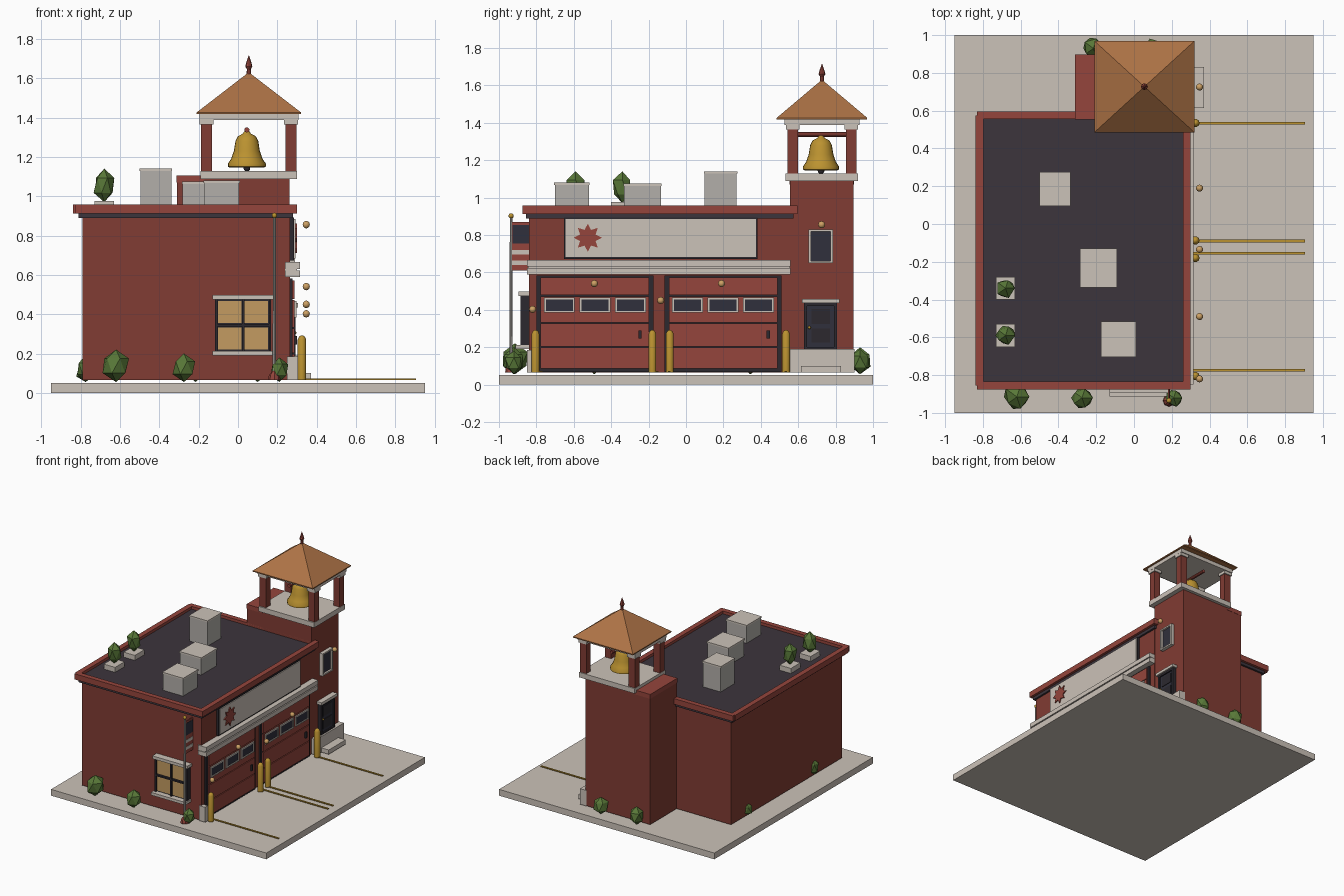
import bpy, bmesh, math, random
from mathutils import Vector

if "Cube" in bpy.data.objects:
    bpy.data.objects.remove(bpy.data.objects["Cube"])

random.seed(4)
COLORS = {
    "brick": (0.22, 0.045, 0.033), "trim_red": (0.30, 0.06, 0.045), "stone": (0.60, 0.54, 0.48),
    "dark": (0.025, 0.022, 0.028), "tar": (0.045, 0.035, 0.045), "glass": (0.03, 0.03, 0.045),
    "copper": (0.42, 0.17, 0.06), "gold": (0.50, 0.29, 0.03), "lamp": (0.62, 0.36, 0.13),
    "leaf": (0.10, 0.19, 0.04), "pane": (0.55, 0.33, 0.12), "metal": (0.45, 0.43, 0.40),
}
MATS = {}
for key, rgb in COLORS.items():
    MATS[key] = bpy.data.materials.new(key)
    MATS[key].diffuse_color = (*rgb, 1)


def finish(name, bm, mat, smooth=False):
    bmesh.ops.recalc_face_normals(bm, faces=bm.faces)
    me = bpy.data.meshes.new(name)
    bm.to_mesh(me)
    bm.free()
    me.materials.append(MATS[mat])
    ob = bpy.data.objects.new(name, me)
    bpy.context.collection.objects.link(ob)
    if smooth:
        for o in bpy.context.selected_objects:
            o.select_set(False)
        ob.select_set(True)
        bpy.context.view_layer.objects.active = ob
        bpy.ops.object.shade_smooth_by_angle(angle=math.radians(40))
    return ob


def box(name, x, y, z, mat):
    """Box from (min, max) ranges."""
    bm = bmesh.new()
    bmesh.ops.create_cube(bm, size=1)
    for v in bm.verts:
        v.co = [r[0] + (c + 0.5) * (r[1] - r[0]) for r, c in zip((x, y, z), v.co)]
    return finish(name, bm, mat)


def lathe(name, x, y, profile, mat, n=12, smooth=True):
    """Revolve (radius, z) points about a vertical axis."""
    bm = bmesh.new()
    rings = [[bm.verts.new((x + r * math.cos(2 * math.pi * i / n), y + r * math.sin(2 * math.pi * i / n), z))
              for i in range(n)] for r, z in profile]
    for a, b in zip(rings, rings[1:]):
        for i in range(n):
            j = (i + 1) % n
            bm.faces.new((a[i], a[j], b[j], b[i]))
    bm.faces.new(rings[0])
    bm.faces.new(rings[-1])
    return finish(name, bm, mat, smooth)


def ball(name, loc, r, mat):
    bm = bmesh.new()
    bmesh.ops.create_uvsphere(bm, u_segments=10, v_segments=6, radius=r)
    bmesh.ops.translate(bm, verts=bm.verts, vec=loc)
    return finish(name, bm, mat, True)


def bush(name, x, y, z0, z1, r):
    """Faceted, jittered shrub."""
    bm = bmesh.new()
    bmesh.ops.create_icosphere(bm, subdivisions=1, radius=1)
    for v in bm.verts:
        k = random.uniform(0.82, 1.12)
        v.co = (x + v.co.x * r * k, y + v.co.y * r * k, (z0 + z1) / 2 + v.co.z * (z1 - z0) / 2)
    return finish(name, bm, "leaf")


def frame(name, x, y, z, w, mat):
    """Four bars around a yz rectangle, facing +x."""
    box(name + "_bottom", x, y, (z[0], z[0] + w), mat)
    box(name + "_top", x, y, (z[1] - w, z[1]), mat)
    box(name + "_left", x, (y[0], y[0] + w), (z[0] + w, z[1] - w), mat)
    box(name + "_right", x, (y[1] - w, y[1]), (z[0] + w, z[1] - w), mat)


# Ground slab, main hall and roof
box("ground_slab", (-0.95, 0.95), (-1, 1), (0, 0.05), "stone")
box("hall_walls", (-0.79, 0.265), (-0.84, 0.56), (0.065, 0.915), "brick")
box("eave_band", (-0.81, 0.28), (-0.855, 0.575), (0.888, 0.912), "tar")
box("roof_deck", (-0.80, 0.268), (-0.845, 0.565), (0.91, 0.935), "tar")
box("parapet_front", (-0.83, 0.30), (-0.875, -0.835), (0.912, 0.957), "trim_red")
box("parapet_back", (-0.83, 0.30), (0.555, 0.595), (0.912, 0.957), "trim_red")
box("parapet_left", (-0.838, -0.797), (-0.855, 0.575), (0.912, 0.957), "trim_red")
box("parapet_right", (0.26, 0.30), (-0.855, 0.575), (0.912, 0.957), "trim_red")

# Rooftop units and planters
for i, (x0, x1, y0, y1, z1) in enumerate([(-0.50, -0.335, 0.095, 0.275, 1.14),
                                          (-0.285, -0.09, -0.335, -0.13, 1.075),
                                          (-0.175, 0.01, -0.705, -0.515, 1.08)]):
    box(f"roof_unit_{i}", (x0 + .004, x1 - .004), (y0 + .004, y1 - .004), (0.93, z1 - 0.012), "metal")
    box(f"roof_unit_lid_{i}", (x0, x1), (y0, y1), (z1 - 0.012, z1), "stone")
for i, y in enumerate((-0.34, -0.59)):
    box(f"planter_{i}", (-0.73, -0.63), (y - 0.06, y + 0.06), (0.93, 0.975), "stone")
    bush(f"planter_shrub_{i}", -0.68, y, 0.97, 1.14, 0.055)

# Bell tower shaft and belfry
TX, TY = 0.055, 0.727
box("tower_shaft", (-0.31, 0.262), (0.555, 0.895), (0.065, 1.09), "brick")
box("tower_shoulder", (-0.312, -0.17), (0.553, 0.897), (1.07, 1.105), "trim_red")
box("belfry_floor", (-0.19, 0.30), (0.532, 0.92), (1.088, 1.128), "stone")
for sx in (-1, 1):
    for sy in (-1, 1):
        px, py = TX + sx * 0.215, TY + sy * 0.157
        box("belfry_post", (px - .028, px + .028), (py - .028, py + .028), (1.125, 1.37), "brick")
        box("post_cap", (px - .036, px + .036), (py - .036, py + .036), (1.365, 1.39), "stone")
box("belfry_beam", (-0.197, 0.307), (0.527, 0.927), (1.388, 1.42), "stone")
half = math.sqrt(2)
bm = bmesh.new()
base = [bm.verts.new((TX + a * 0.265, TY + b * 0.242, 1.418)) for a, b in ((-1, -1), (1, -1), (1, 1), (-1, 1))]
eave = [bm.verts.new(v.co + Vector((0, 0, 0.008))) for v in base]
apex = bm.verts.new((TX, TY, 1.63))
bm.faces.new(base)
for i in range(4):
    j = (i + 1) % 4
    bm.faces.new((base[i], base[j], eave[j], eave[i]))
    bm.faces.new((eave[i], eave[j], apex))
finish("tower_roof", bm, "copper")
lathe("finial", TX, TY, [(0.012, 1.615), (0.010, 1.645), (0.018, 1.66), (0.013, 1.68), (0.001, 1.715)],
      "trim_red", 8, False)
lathe("bell", TX - 0.01, TY - 0.005, [(0.085, 1.145), (0.097, 1.15), (0.097, 1.165), (0.08, 1.19), (0.066, 1.23),
      (0.058, 1.28), (0.045, 1.305), (0.02, 1.318), (0.01, 1.335)], "gold", 20)
ball("bell_clapper", (TX - 0.01, TY - 0.005, 1.143), 0.018, "dark")
bm = bmesh.new()
bmesh.ops.create_cone(bm, cap_ends=True, segments=10, radius1=0.013, radius2=0.013, depth=0.30)
for v in bm.verts:
    v.co = (TX - 0.01 + v.co.x, TY + v.co.z, 1.337 + v.co.y)
finish("bell_bar", bm, "trim_red")

# Tower doorway, steps and window
box("tower_plinth", (0.25, 0.305), (0.55, 0.90), (0.065, 0.19), "stone")
box("tower_step", (0.30, 0.37), (0.615, 0.83), (0.065, 0.10), "stone")
box("corner_plinth", (0.25, 0.305), (-0.85, -0.815), (0.065, 0.185), "stone")
box("entry_door", (0.255, 0.282), (0.64, 0.80), (0.19, 0.435), "glass")
frame("entry_frame", (0.255, 0.292), (0.632, 0.808), (0.185, 0.435), 0.016, "dark")
for z in ((0.225, 0.30), (0.325, 0.405)):
    box("entry_door_panel", (0.28, 0.287), (0.67, 0.77), z, "dark")
ball("entry_knob", (0.29, 0.66, 0.305), 0.008, "gold")
box("entry_lintel", (0.255, 0.305), (0.62, 0.82), (0.435, 0.457), "stone")
box("tower_window_glass", (0.255, 0.275), (0.66, 0.78), (0.655, 0.825), "glass")
frame("tower_window_frame", (0.255, 0.29), (0.655, 0.785), (0.65, 0.83), 0.012, "stone")

# Two garage doors
for d, yc in enumerate((-0.487, 0.198)):
    box(f"garage_surround_{d}", (0.255, 0.278), (yc - 0.312, yc + 0.312), (0.068, 0.582), "dark")
    for z in ((0.085, 0.197), (0.203, 0.327), (0.333, 0.472), (0.478, 0.572)):
        box(f"garage_panel_{d}", (0.27, 0.288), (yc - 0.29, yc + 0.29), z, "trim_red")
    for k in (-1, 0, 1):
        w = yc + k * 0.19
        box("garage_window_glass", (0.28, 0.292), (w - 0.075, w + 0.075), (0.39, 0.46), "glass")
        frame("garage_window_frame", (0.28, 0.297), (w - 0.082, w + 0.082), (0.384, 0.466), 0.01, "stone")
    box(f"garage_handle_{d}", (0.285, 0.30), (yc + 0.232, yc + 0.25), (0.245, 0.29), "dark")

# Cornice, sign board and star
box("cornice_lower", (0.24, 0.315), (-0.85, 0.56), (0.588, 0.622), "stone")
box("cornice_core", (0.24, 0.30), (-0.845, 0.557), (0.61, 0.64), "stone")
box("cornice_upper", (0.24, 0.315), (-0.85, 0.56), (0.63, 0.665), "stone")
box("sign_backing", (0.255, 0.285), (-0.652, 0.382), (0.672, 0.892), "dark")
box("sign_board", (0.265, 0.292), (-0.643, 0.373), (0.682, 0.884), "stone")
bm = bmesh.new()
star = [bm.verts.new((0.29, -0.525 + r * math.sin(i * math.pi / 8), 0.785 + r * math.cos(i * math.pi / 8)))
        for i in range(16) for r in [0.045 if i % 2 else 0.075]]
ext = bmesh.ops.extrude_face_region(bm, geom=[bm.faces.new(star)])
bmesh.ops.translate(bm, verts=[g for g in ext["geom"] if isinstance(g, bmesh.types.BMVert)], vec=(0.01, 0, 0))
finish("star_emblem", bm, "trim_red")

# Bollards, driveway stripes and lamps
for y in (-0.805, -0.18, -0.087, 0.535):
    lathe("bollard", 0.325, y, [(0.022, 0.065), (0.022, 0.27), (0.015, 0.285), (0.005, 0.292)], "gold", 10)
for y in (-0.775, -0.155, -0.09, 0.533):
    box("driveway_stripe", (0.31, 0.905), (y - 0.007, y + 0.007), (0.066, 0.072), "gold")
for y, z in ((0.725, 0.855), (-0.49, 0.54), (0.19, 0.54), (-0.135, 0.45), (-0.82, 0.402)):
    ball("wall_lamp", (0.347, y, z), 0.019, "lamp")

# Front window
box("window_frame", (-0.117, 0.167), (-0.868, -0.83), (0.20, 0.48), "dark")
for x in (-0.102, 0.034):
    for z in (0.22, 0.355):
        box("window_pane", (x, x + 0.119), (-0.874, -0.86), (z, z + 0.113), "pane")
for i, x in enumerate((-0.117, 0.021, 0.157)):
    box(f"window_mullion_{i}", (x, x + 0.012), (-0.885, -0.86), (0.20, 0.48), "dark")
box("window_transom", (-0.117, 0.167), (-0.885, -0.86), (0.338, 0.35), "dark")
box("window_lintel", (-0.13, 0.18), (-0.895, -0.83), (0.474, 0.497), "stone")
box("window_sill", (-0.13, 0.175), (-0.912, -0.83), (0.19, 0.212), "stone")

# Flagpole and plain striped flag
lathe("flagpole", 0.185, -0.935, [(0.009, 0.065), (0.007, 0.9)], "metal", 8)
lathe("flagpole_base", 0.185, -0.935, [(0.032, 0.065), (0.028, 0.09), (0.012, 0.11)], "trim_red", 8, False)
ball("flagpole_ball", (0.185, -0.935, 0.902), 0.014, "gold")
box("flag_sheet", (0.181, 0.189), (-0.93, -0.835), (0.61, 0.868), "trim_red")
box("flag_corner", (0.179, 0.191), (-0.928, -0.835), (0.755, 0.852), "glass")
for z in (0.64, 0.695):
    box("flag_stripe", (0.179, 0.191), (-0.93, -0.835), (z, z + 0.024), "stone")

# Ground shrubs around the walls
for x, y, z1, r in ((-0.62, -0.915, 0.22, 0.075), (-0.275, -0.92, 0.20, 0.06), (0.21, -0.92, 0.18, 0.05),
                    (-0.215, 0.93, 0.20, 0.06), (0.10, 0.93, 0.19, 0.055),
                    (-0.775, 0.345, 0.16, 0.05), (-0.775, -0.49, 0.19, 0.05)):
    bush("ground_shrub", x, y, 0.055, z1, r)

for m in bpy.data.materials:
    if m.users and not m.is_grease_pencil:
        m.use_nodes = True
        m.node_tree.nodes["Principled BSDF"].inputs["Base Color"].default_value = m.diffuse_color
